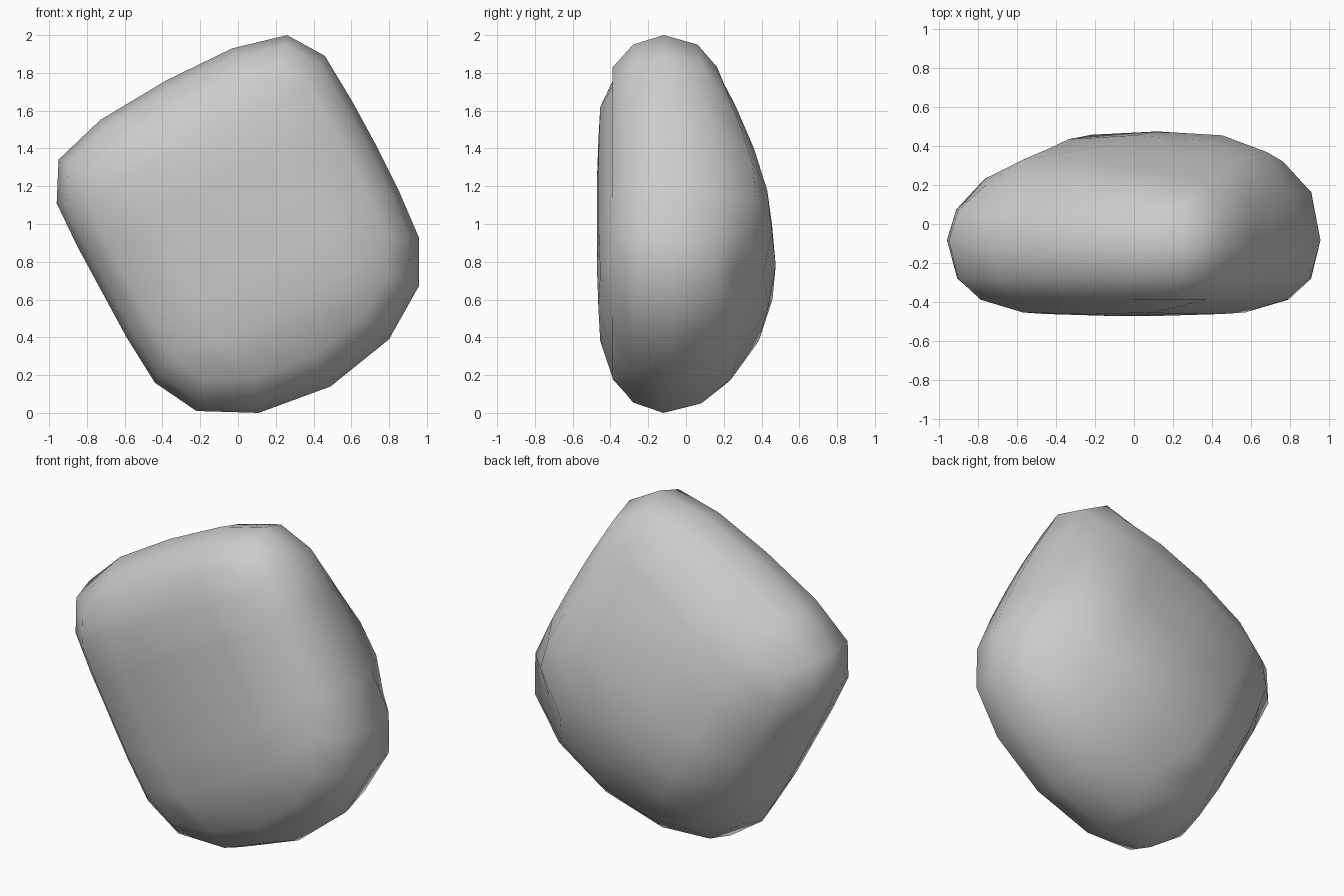
import bpy, bmesh, math

if "Cube" in bpy.data.objects:
    bpy.data.objects.remove(bpy.data.objects["Cube"])

# Outline of the tilted block at mid depth (x, height from centre),
# clockwise from the left corner: top (5), right (6), bottom (4), left (5)
OUTLINE = [(-.95, .34), (-.73, .55), (-.38, .76), (-.03, .93), (.26, 1.0),
           (.46, .89), (.61, .64), (.735, .41), (.85, .18), (.957, -.07), (.957, -.33),
           (.80, -.61), (.49, -.86), (.11, -1.0), (-.22, -.99),
           (-.44, -.84), (-.59, -.60), (-.72, -.36), (-.85, -.12), (-.96, .11)]

# Depth of the bulged back face, rows from the top edge to the bottom edge
BACK = [[.20, .22, .22, .20, .165],
        [.23, .33, .32, .265, .21],
        [.27, .38, .405, .36, .29],
        [.32, .435, .455, .43, .35],
        [.32, .458, .475, .455, .37],
        [.28, .385, .435, .41, .32],
        [.23, .24, .28, .29, .26]]
COLS, ROWS = 5, 7
TILT = math.radians(28)

# Grid cells of the face border, in the same order as the outline
BORDER = ([(0, c) for c in range(COLS)] + [(r, COLS - 1) for r in range(1, ROWS)]
          + [(ROWS - 1, c) for c in range(COLS - 2, -1, -1)]
          + [(r, 0) for r in range(ROWS - 2, 0, -1)])

bm = bmesh.new()


def ring(scale, depth):
    """Scaled copy of the outline; scale depends on the border cell, depth gives y."""
    return [bm.verts.new((x * scale(cell), depth(x, z, cell), 1 + z * scale(cell)))
            for (x, z), cell in zip(OUTLINE, BORDER)]


def face_grid(border, depth):
    """Fill a border ring with a tilted grid of quads."""
    grid = dict(zip(BORDER, border))
    for r in range(1, ROWS - 1):
        for c in range(1, COLS - 1):
            u, v = (c - 2) * .38, (3 - r) * .25
            x = u * math.cos(TILT) - v * math.sin(TILT)
            z = u * math.sin(TILT) + v * math.cos(TILT)
            grid[r, c] = bm.verts.new((x, depth(r, c), 1 + z))
    for r in range(ROWS - 1):
        for c in range(COLS - 1):
            bm.faces.new([grid[r, c], grid[r, c + 1], grid[r + 1, c + 1], grid[r + 1, c]])


def is_corner(cell):
    return cell[0] in (0, ROWS - 1) and cell[1] in (0, COLS - 1)


# Rounded sides: rings from front to back
back_scale = {(6, 0): .84, (5, 0): .82, (6, 1): .82, (6, 4): .78, (0, 4): .83}
rings = [ring(lambda k: .83 if is_corner(k) else .815, lambda x, z, k: -.388),
         ring(lambda k: .95 if is_corner(k) else .945, lambda x, z, k: -.28),
         ring(lambda k: 1.0, lambda x, z, k: -.12 + .04 * x * x),
         ring(lambda k: .95, lambda x, z, k: .06 + .045 * x - .015 * z + .065 * x * x),
         ring(lambda k: back_scale.get(k, .80), lambda x, z, k: BACK[k[0]][k[1]])]
n = len(OUTLINE)
for a, b in zip(rings, rings[1:]):
    for i in range(n):
        j = (i + 1) % n
        bm.faces.new([a[i], a[j], b[j], b[i]])

# Flat front and bulged back
face_grid(rings[0], lambda r, c: -.472 + .01 * abs(c - 2) + (.008 if r in (1, 5) else 0))
face_grid(rings[-1], lambda r, c: BACK[r][c])

bmesh.ops.recalc_face_normals(bm, faces=bm.faces)
for f in bm.faces:
    f.smooth = True
mesh = bpy.data.meshes.new("rounded_stone")
bm.to_mesh(mesh)
bm.free()
stone = bpy.data.objects.new("rounded_stone", mesh)
bpy.context.collection.objects.link(stone)
